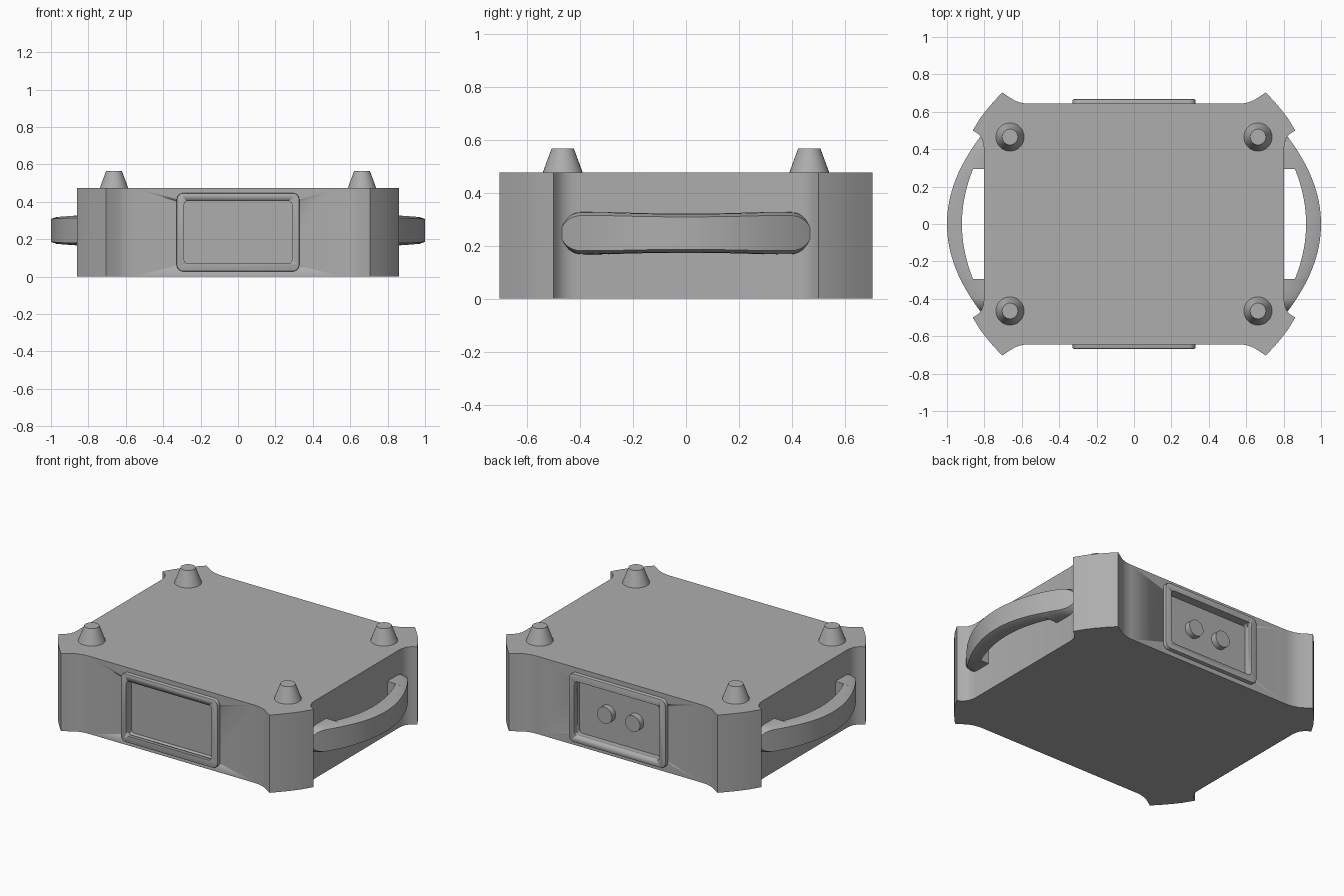
import bpy, bmesh, math
from mathutils import Vector

if "Cube" in bpy.data.objects:
    bpy.data.objects.remove(bpy.data.objects["Cube"])

grey = bpy.data.materials.new("neutral_grey")
grey.diffuse_color = (0.42, 0.42, 0.42, 1)
grey.use_nodes = True
grey.node_tree.nodes["Principled BSDF"].inputs["Base Color"].default_value = grey.diffuse_color


def make(name, bm, angle=30):
    bmesh.ops.recalc_face_normals(bm, faces=bm.faces[:])
    me = bpy.data.meshes.new(name)
    bm.to_mesh(me)
    bm.free()
    ob = bpy.data.objects.new(name, me)
    bpy.context.collection.objects.link(ob)
    me.materials.append(grey)
    activate(ob)
    bpy.ops.object.shade_smooth_by_angle(angle=math.radians(angle))
    return ob


def activate(ob):
    bpy.ops.object.select_all(action='DESELECT')
    ob.select_set(True)
    bpy.context.view_layer.objects.active = ob


def prism(name, pts, offset, bevel=0):
    """Extrude a closed outline along offset, with an optional bevel on the far rim."""
    bm = bmesh.new()
    base = bm.faces.new([bm.verts.new(p) for p in pts])
    ret = bmesh.ops.extrude_face_region(bm, geom=[base], use_keep_orig=True)
    far = [v for v in ret['geom'] if isinstance(v, bmesh.types.BMVert)]
    bmesh.ops.translate(bm, verts=far, vec=offset)
    if bevel:
        s = set(far)
        edges = [e for e in bm.edges if e.verts[0] in s and e.verts[1] in s]
        bmesh.ops.bevel(bm, geom=edges, offset=bevel, segments=2, affect='EDGES', profile=0.5)
    return make(name, bm)


def rounded_rect(x0, x1, z0, z1, r, y):
    pts = []
    for cx, cz, a0 in ((x1 - r, z1 - r, 0), (x0 + r, z1 - r, 90),
                       (x0 + r, z0 + r, 180), (x1 - r, z0 + r, 270)):
        for i in range(6):
            a = math.radians(a0 + i * 18)
            pts.append((cx + r * math.cos(a), y, cz + r * math.sin(a)))
    return pts


def cut(ob, cutter):
    m = ob.modifiers.new("recess", 'BOOLEAN')
    m.operation, m.solver, m.object = 'DIFFERENCE', 'EXACT', cutter
    activate(ob)
    bpy.ops.object.modifier_apply(modifier=m.name)


# Body: one quarter of the outline, mirrored round
quarter = [(0.803, 0.41), (0.806, 0.435), (0.815, 0.46), (0.833, 0.482), (0.862, 0.50),
           (0.825, 0.562), (0.79, 0.608), (0.75, 0.655), (0.705, 0.703),
           (0.64, 0.661), (0.613, 0.651), (0.585, 0.645), (0.56, 0.643)]
outline = []
for sx, sy, rev in ((1, 1, 1), (-1, 1, -1), (-1, -1, 1), (1, -1, -1)):
    outline += [(sx * x, sy * y, 0) for x, y in quarter[::rev]]
body = prism("body", outline, Vector((0, 0, 0.475)))

# Recessed panels with raised frames, front and back
for side, s in (("front", -1), ("back", 1)):
    frame = prism(side + "_frame", rounded_rect(-0.328, 0.328, 0.028, 0.447, 0.035, s * 0.635),
                  Vector((0, s * 0.033, 0)), 0.006)
    cutter = prism("recess_cutter", rounded_rect(-0.288, 0.288, 0.07, 0.405, 0.02, s * 0.615),
                   Vector((0, s * 0.2, 0)))
    cutter.hide_render = True
    cut(body, cutter)
    cut(frame, cutter)
    bpy.data.objects.remove(cutter)

# Two round sockets in the back panel
for i, x in enumerate((-0.095, 0.095)):
    ring = [(x + 0.05 * math.cos(t * math.tau / 32), 0.61, 0.24 + 0.05 * math.sin(t * math.tau / 32))
            for t in range(32)]
    prism("back_socket_%d" % (i + 1), ring, Vector((0, 0.042, 0)))

# Tapered feet on top
for i, (x, y) in enumerate((a, b) for a in (-0.663, 0.663) for b in (-0.465, 0.465)):
    bm = bmesh.new()
    bmesh.ops.create_cone(bm, cap_ends=True, segments=32, radius1=0.077, radius2=0.042, depth=0.095)
    bmesh.ops.translate(bm, verts=bm.verts[:], vec=(x, y, 0.5185))
    make("foot_%d" % (i + 1), bm)


# Curved side handles: cross-sections lofted along y
def section(y, attached):
    a = abs(y)
    xo = 1.0 - 0.82 * a * a
    xi = 0.79 if attached else 0.92 - 0.69 * a * a
    h = 0.074 + 0.006 * (a / 0.3) ** 2 * (a <= 0.3) + 0.006 * (a > 0.3)
    if a > 0.395:
        h *= math.sqrt(max(0.01, 1 - ((a - 0.395) / 0.077) ** 2))
    xm = max(xi + 0.004, xo - 0.03)
    xo = max(xo, xm + 0.004)
    return [(xi, -h), (xm, -h * 0.97), (xo, -h * 0.83), (xo, h * 0.83), (xm, h * 0.97), (xi, h)]


half = [(0.295 * i / 10, False) for i in range(1, 11)] + [(0.2951, True), (0.345, True)]
half += [(0.395 + 0.077 * math.sin(math.radians(90 * i / 8)), True) for i in range(9)]
stations = [(-y, f) for y, f in half[::-1]] + [(0, False)] + half
for side, s in (("left", -1), ("right", 1)):
    bm = bmesh.new()
    rings = [[bm.verts.new((s * x, y, 0.247 + z)) for x, z in section(y, f)] for y, f in stations]
    for r0, r1 in zip(rings, rings[1:]):
        for k in range(6):
            n = (k + 1) % 6
            bm.faces.new((r0[k], r0[n], r1[n], r1[k]))
    bm.faces.new(rings[0])
    bm.faces.new(rings[-1])
    make(side + "_handle", bm)
